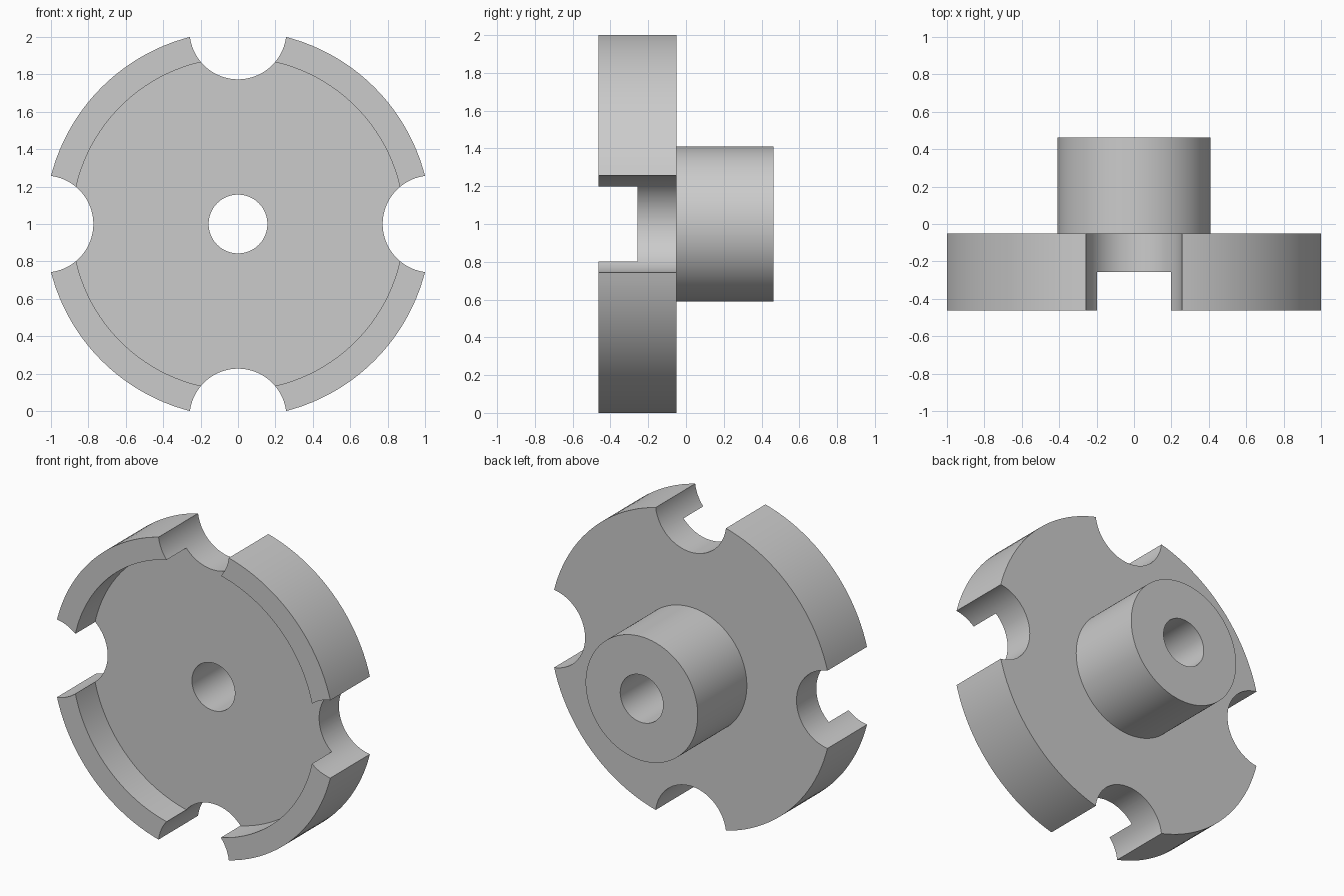
import bpy, bmesh
from math import pi, sin, cos, radians

if "Cube" in bpy.data.objects:
    bpy.data.objects.remove(bpy.data.objects["Cube"])

R = 1.0325            # outer radius of the disc
CZ = 1.0              # axis height


def lathe(name, profile, x=0.0, z=0.0, segs=128):
    """Revolve a closed (radius, y) profile about a y-parallel axis."""
    bm = bmesh.new()
    rings = []
    for i in range(segs):
        a = 2 * pi * i / segs
        rings.append([bm.verts.new((x + r * cos(a), y, z + r * sin(a))) for r, y in profile])
    n = len(profile)
    for i in range(segs):
        p, q = rings[i], rings[(i + 1) % segs]
        for j in range(n):
            k = (j + 1) % n
            bm.faces.new((p[j], p[k], q[k], q[j]))
    bmesh.ops.recalc_face_normals(bm, faces=bm.faces)
    me = bpy.data.meshes.new(name)
    bm.to_mesh(me)
    bm.free()
    ob = bpy.data.objects.new(name, me)
    bpy.context.collection.objects.link(ob)
    return ob


# Recessed disc with hub and through bore
wheel = lathe("notched_hub_disc", [
    (0.157, -0.257), (0.888, -0.257), (0.888, -0.463), (R, -0.463),
    (R, -0.05), (0.41, -0.05), (0.41, 0.463), (0.157, 0.463)], z=CZ)

# Four round notches in the rim
bpy.context.view_layer.objects.active = wheel
wheel.select_set(True)
for i in range(4):
    a = i * pi / 2
    bm = bmesh.new()
    bmesh.ops.create_cone(bm, cap_ends=True, segments=96, radius1=0.259, radius2=0.259, depth=2)
    me = bpy.data.meshes.new("notch_cutter")
    bm.to_mesh(me)
    bm.free()
    cutter = bpy.data.objects.new("notch_cutter", me)
    bpy.context.collection.objects.link(cutter)
    cutter.rotation_euler.x = pi / 2
    cutter.location = (R * cos(a), 0, CZ + R * sin(a))
    cutter.hide_render = True
    bpy.context.view_layer.update()
    mod = wheel.modifiers.new("notch", 'BOOLEAN')
    mod.operation = 'DIFFERENCE'
    mod.solver = 'EXACT'
    mod.object = cutter
    bpy.ops.object.modifier_apply(modifier=mod.name)
    bpy.data.objects.remove(cutter)

bpy.ops.object.shade_smooth_by_angle(angle=radians(30))
